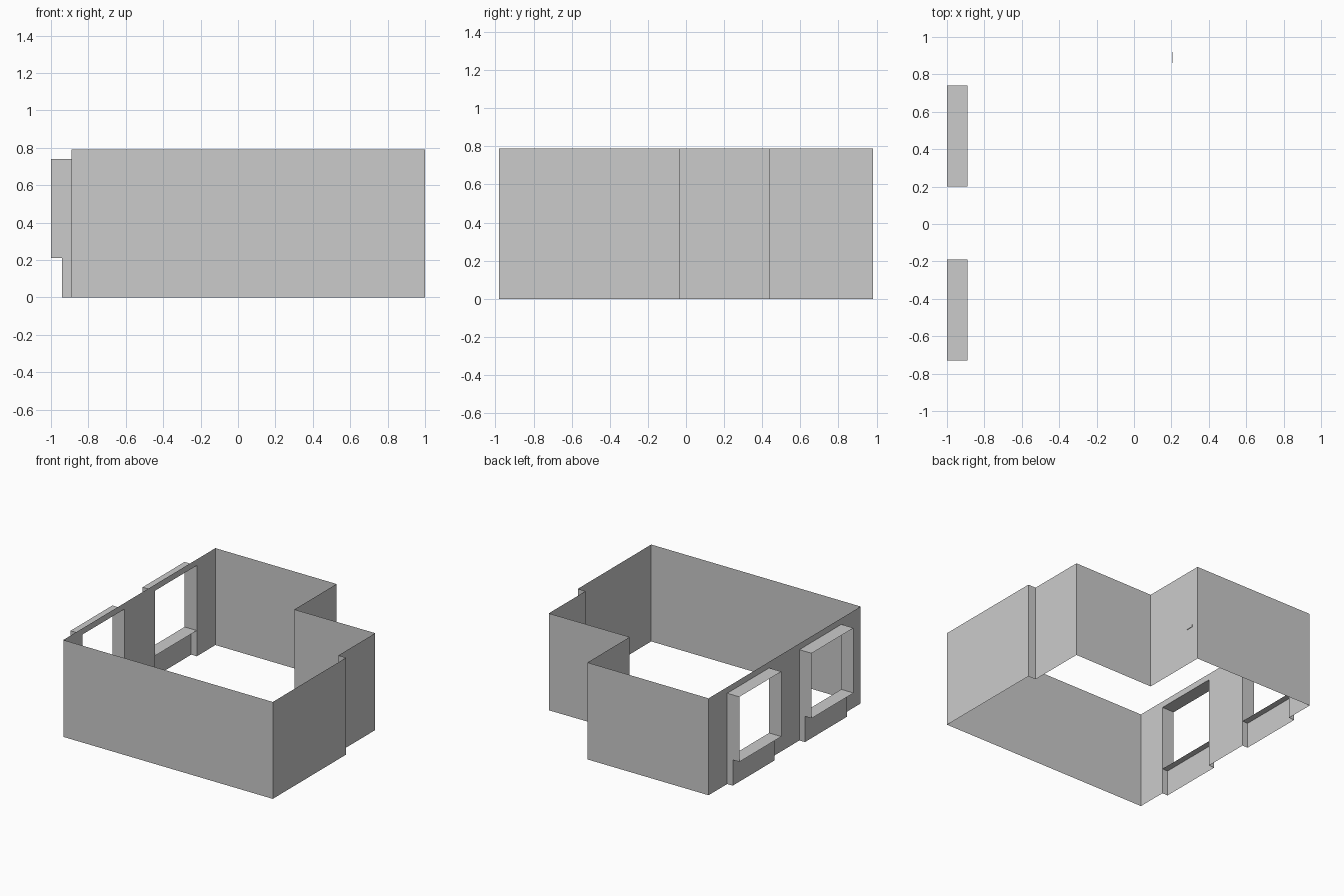
import bpy

if "Cube" in bpy.data.objects:
    bpy.data.objects.remove(bpy.data.objects["Cube"])

H = 0.79                      # wall height
XL, XP, XO = -0.89, -0.94, -1.0   # left wall, parapet panel, outer window plane
HEAD, SILL = 0.74, 0.21
WINDOWS = [(-0.73, -0.19), (0.20, 0.74)]


def make_mesh(name, polys):
    """Object from a list of polygons, welding shared corners."""
    index, faces = {}, []
    for poly in polys:
        faces.append([index.setdefault(p, len(index)) for p in poly])
    mesh = bpy.data.meshes.new(name)
    mesh.from_pydata(list(index), [], faces)
    obj = bpy.data.objects.new(name, mesh)
    bpy.context.collection.objects.link(obj)
    return obj


def upright(a, b, z0=0.0, z1=H):
    """Vertical sheet between two plan points."""
    return [(*a, z0), (*b, z0), (*b, z1), (*a, z1)]


def level(y0, y1, z):
    """Horizontal sheet across the window depth."""
    return [(XO, y0, z), (XL, y0, z), (XL, y1, z), (XO, y1, z)]


# Solid walls follow the room plan from front left round to back left
plan = [(XL, -0.98), (1.0, -0.98), (1.0, -0.035), (0.93, -0.035),
        (0.93, 0.44), (0.203, 0.436), (0.203, 0.98), (XL, 0.98)]
make_mesh("room_walls", [upright(a, b) for a, b in zip(plan, plan[1:])])

# Left wall: piers between the windows and lintels above them
ys = [-0.98] + [y for w in WINDOWS for y in w] + [0.98]
polys = []
for i, (y0, y1) in enumerate(zip(ys, ys[1:])):
    polys.append(upright((XL, y1), (XL, y0), HEAD if i % 2 else 0.0))
make_mesh("window_wall", polys)

# Window bays: stepped cheeks, head, sill and parapet panel
for n, (y0, y1) in enumerate(WINDOWS, 1):
    cheek = [(XL, 0), (XL, HEAD), (XO, HEAD), (XO, SILL), (XP, SILL), (XP, 0)]
    make_mesh(f"window_bay_{n}", [
        [(x, y0, z) for x, z in cheek],
        [(x, y1, z) for x, z in reversed(cheek)],
        level(y0, y1, HEAD),
        level(y0, y1, SILL),
        upright((XP, y1), (XP, y0), 0.0, SILL),
    ])

# Small door handle plate on the recessed wall
bpy.ops.mesh.primitive_cube_add(size=1, location=(0.205, 0.89, 0.31))
handle = bpy.context.object
handle.name = "door_handle"
handle.scale = (0.004, 0.06, 0.02)
